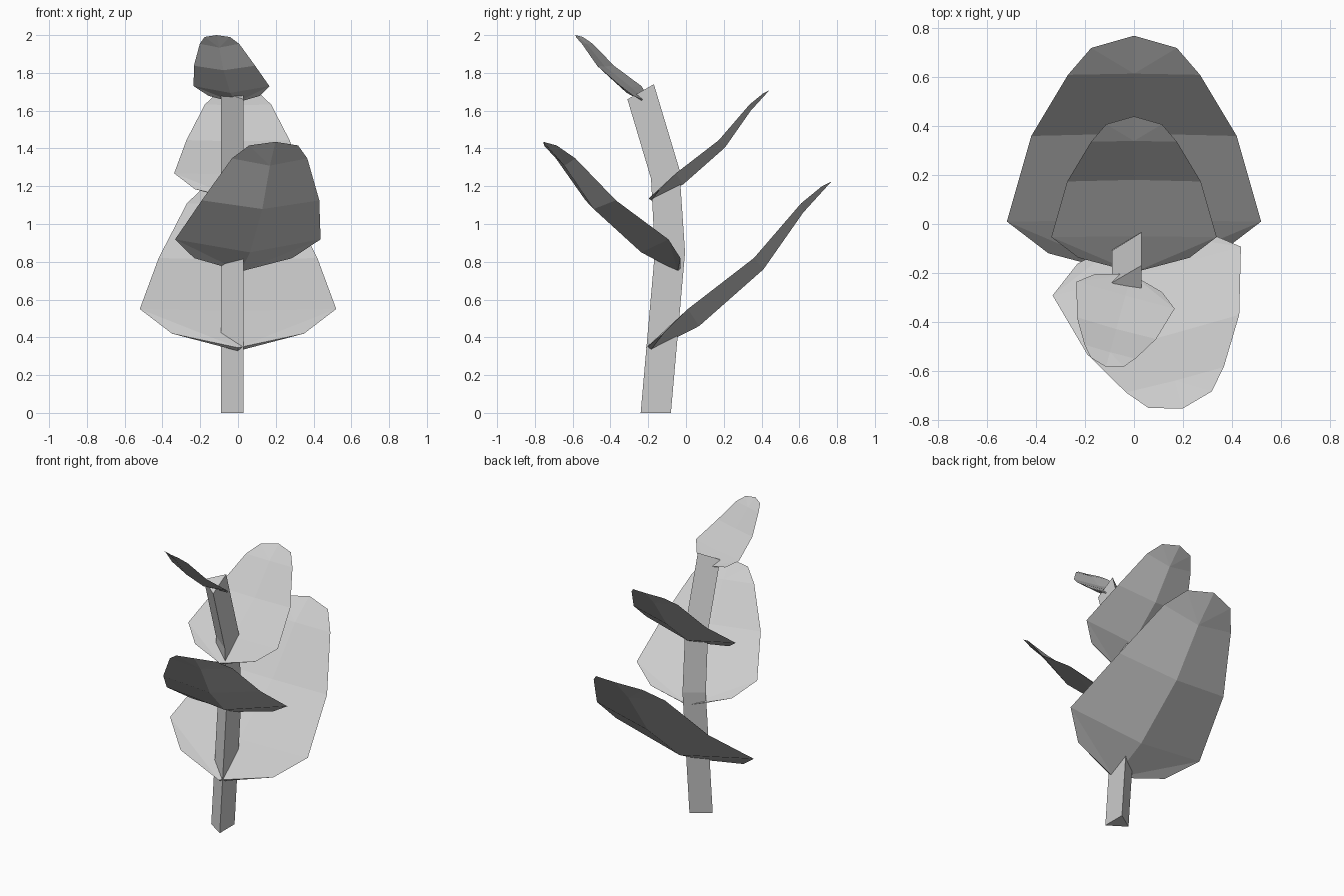
import bpy
from math import radians
from mathutils import Matrix, Vector

if "Cube" in bpy.data.objects:
    bpy.data.objects.remove(bpy.data.objects["Cube"])


def make_object(name, verts, faces):
    mesh = bpy.data.meshes.new(name)
    mesh.from_pydata(verts, [], faces)
    mesh.update()
    obj = bpy.data.objects.new(name, mesh)
    bpy.context.collection.objects.link(obj)
    return obj


# Stem: triangular section swept along a bent path (front y, z, back y, z)
rings = [(-0.24, 0, -0.08, 0), (-0.165, 0.85, -0.005, 0.85),
         (-0.185, 1.24, -0.035, 1.29), (-0.31, 1.66, -0.17, 1.74)]
verts, faces = [], []
for fy, fz, by, bz in rings:
    verts += [(0.03, fy, fz), (0.03, by, bz), (-0.09, (fy + by) / 2, (fz + bz) / 2)]
for r in range(len(rings) - 1):
    for i in range(3):
        a, b = r * 3 + i, r * 3 + (i + 1) % 3
        faces.append((a, b, b + 3, a + 3))
n = len(verts)
faces += [(2, 1, 0), (n - 3, n - 2, n - 1)]
make_object("stem", verts, faces)

# Leaf: right edge outline relative to the leaf base, growing towards +y
EDGE = [(0.35, 0.08, 0.08), (0.52, 0.21, 0.21), (0.42, 0.56, 0.48),
        (0.27, 0.81, 0.77), (0.175, 0.92, 0.86)]
TIP = (0, 0.97, 0.885)
TOP_RIB = [(0, -0.012, 0.005), (0, 0.215, 0.2), (0, 0.57, 0.47), (0, 0.815, 0.765)]
LOW_RIB = [(0, 0.01, -0.012), (0, 0.27, 0.12), (0, 0.61, 0.42), (0, 0.82, 0.72)]


def leaf(name, base, scale, turn):
    left = [(-x, y, z) for x, y, z in EDGE]
    pts = EDGE + left + [TIP] + TOP_RIB + LOW_RIB
    rot = Matrix.Rotation(radians(turn), 3, 'Z')
    verts = [Vector(base) + rot @ (Vector(p) * scale) for p in pts]
    faces = []
    # Four half surfaces: right/left edge against top/lower rib
    for e in (0, 5):
        for m in (11, 15):
            half = [(m, e, e + 1), (m, e + 1, m + 1),
                    (m + 1, e + 1, e + 2, m + 2), (m + 2, e + 2, e + 3, m + 3),
                    (m + 3, e + 3, e + 4), (m + 3, e + 4, 10)]
            if (e == 5) != (m == 15):
                half = [f[::-1] for f in half]
            faces += half
        # Small base side closing the gap between the ribs
        faces.append((15, e, 11) if e == 0 else (11, e, 15))
    make_object(name, verts, faces)


leaf("lower_back_leaf", (0, -0.20, 0.34), 1.0, 0)
leaf("upper_back_leaf", (0, -0.19, 1.132), 0.65, 0)
leaf("lower_front_leaf", (0.012, -0.037, 0.758), 0.765, 194.5)
leaf("top_front_leaf", (-0.012, -0.21, 1.646), 0.40, 164.6)
